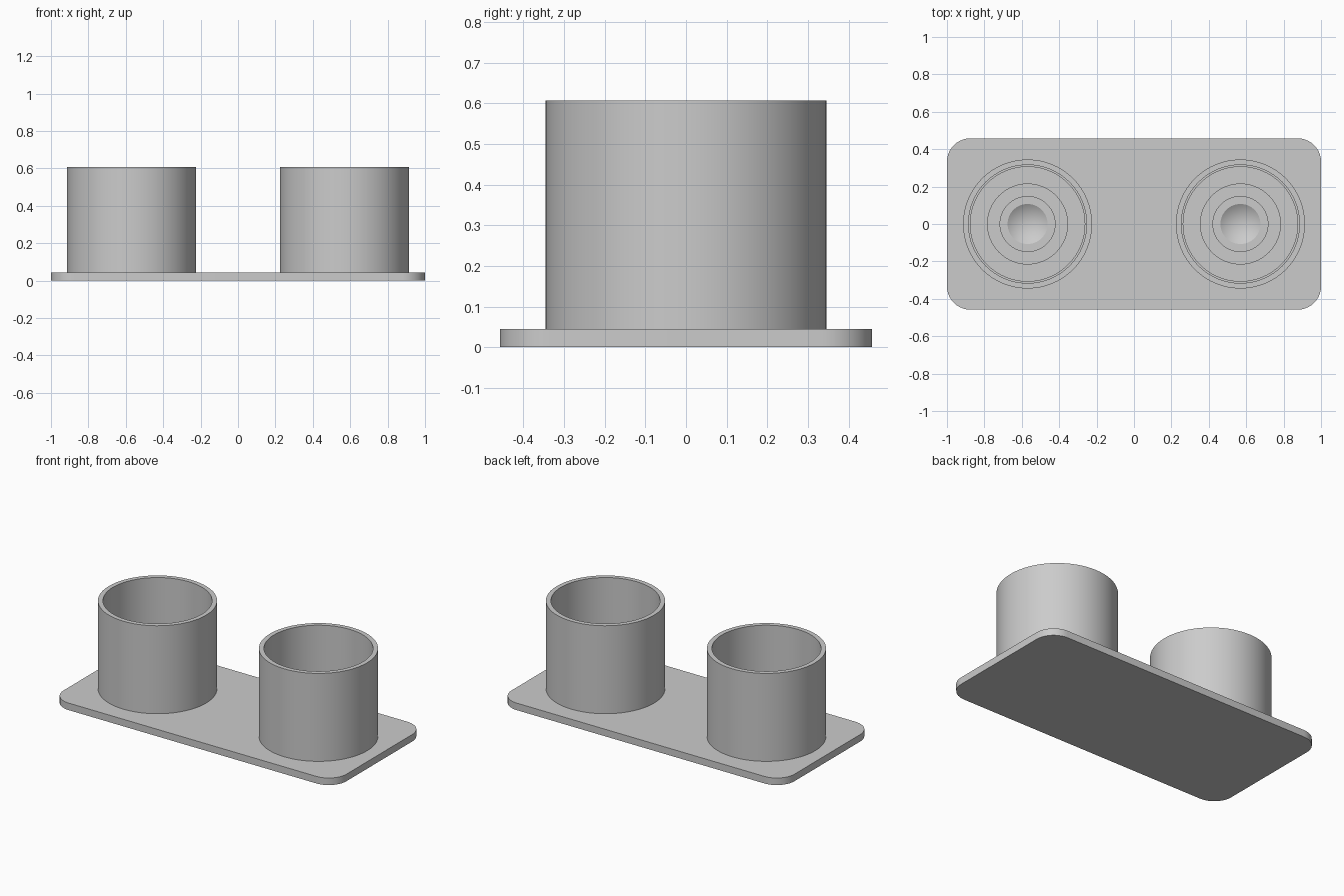
import bpy, bmesh, math

cube = bpy.data.objects.get("Cube")
if cube:
    bpy.data.objects.remove(cube, do_unlink=True)

grey = bpy.data.materials.new("plain_grey")
grey.use_nodes = True
COLOR = (0.6, 0.6, 0.6, 1)
grey.diffuse_color = COLOR
grey.node_tree.nodes["Principled BSDF"].inputs["Base Color"].default_value = COLOR

BASE_TOP = 0.045
HALF_X, HALF_Y, CORNER = 1.0, 0.458, 0.125
CUP_X = 0.569
SIDES = 64


def finish(name, bm):
    bmesh.ops.remove_doubles(bm, verts=bm.verts, dist=1e-5)
    bmesh.ops.recalc_face_normals(bm, faces=bm.faces)
    mesh = bpy.data.meshes.new(name)
    bm.to_mesh(mesh)
    bm.free()
    mesh.materials.append(grey)
    obj = bpy.data.objects.new(name, mesh)
    bpy.context.collection.objects.link(obj)
    bpy.ops.object.select_all(action="DESELECT")
    obj.select_set(True)
    bpy.context.view_layer.objects.active = obj
    bpy.ops.object.shade_smooth_by_angle(angle=math.radians(30))
    return obj


def rounded_plate(name):
    bm = bmesh.new()
    ring = []
    steps = 10
    for quarter, (sx, sy) in enumerate([(1, 1), (-1, 1), (-1, -1), (1, -1)]):
        for i in range(steps + 1):
            a = (quarter + i / steps) * math.pi / 2
            ring.append(bm.verts.new((sx * (HALF_X - CORNER) + CORNER * math.cos(a),
                                      sy * (HALF_Y - CORNER) + CORNER * math.sin(a), 0)))
    face = bm.faces.new(ring)
    top = bmesh.ops.extrude_face_region(bm, geom=[face], use_keep_orig=True)["geom"]
    bmesh.ops.translate(bm, verts=[v for v in top if isinstance(v, bmesh.types.BMVert)],
                        vec=(0, 0, BASE_TOP))
    return finish(name, bm)


def lathe(name, profile, x):
    bm = bmesh.new()
    points = [bm.verts.new((r, 0, z)) for r, z in profile]
    edges = [bm.edges.new(pair) for pair in zip(points, points[1:])]
    bmesh.ops.spin(bm, geom=points + edges, axis=(0, 0, 1), cent=(0, 0, 0),
                   angle=math.tau, steps=SIDES, use_merge=True)
    bmesh.ops.translate(bm, verts=bm.verts, vec=(x, 0, 0))
    return finish(name, bm)


# Rounded base plate
rounded_plate("base_plate")

# Open cups with a stepped bore and a conical tip at the bottom
cup_profile = [
    (0.345, BASE_TOP), (0.345, 0.607), (0.316, 0.607),
    (0.316, 0.25), (0.306, 0.25), (0.306, 0.21),
    (0.214, 0.21), (0.214, 0.17), (0.147, 0.17),
    (0.147, 0.13), (0.107, 0.13), (0, 0.06),
]
for side, x in (("left", CUP_X), ("right", -CUP_X)):
    lathe(side + "_cup", cup_profile, x)
